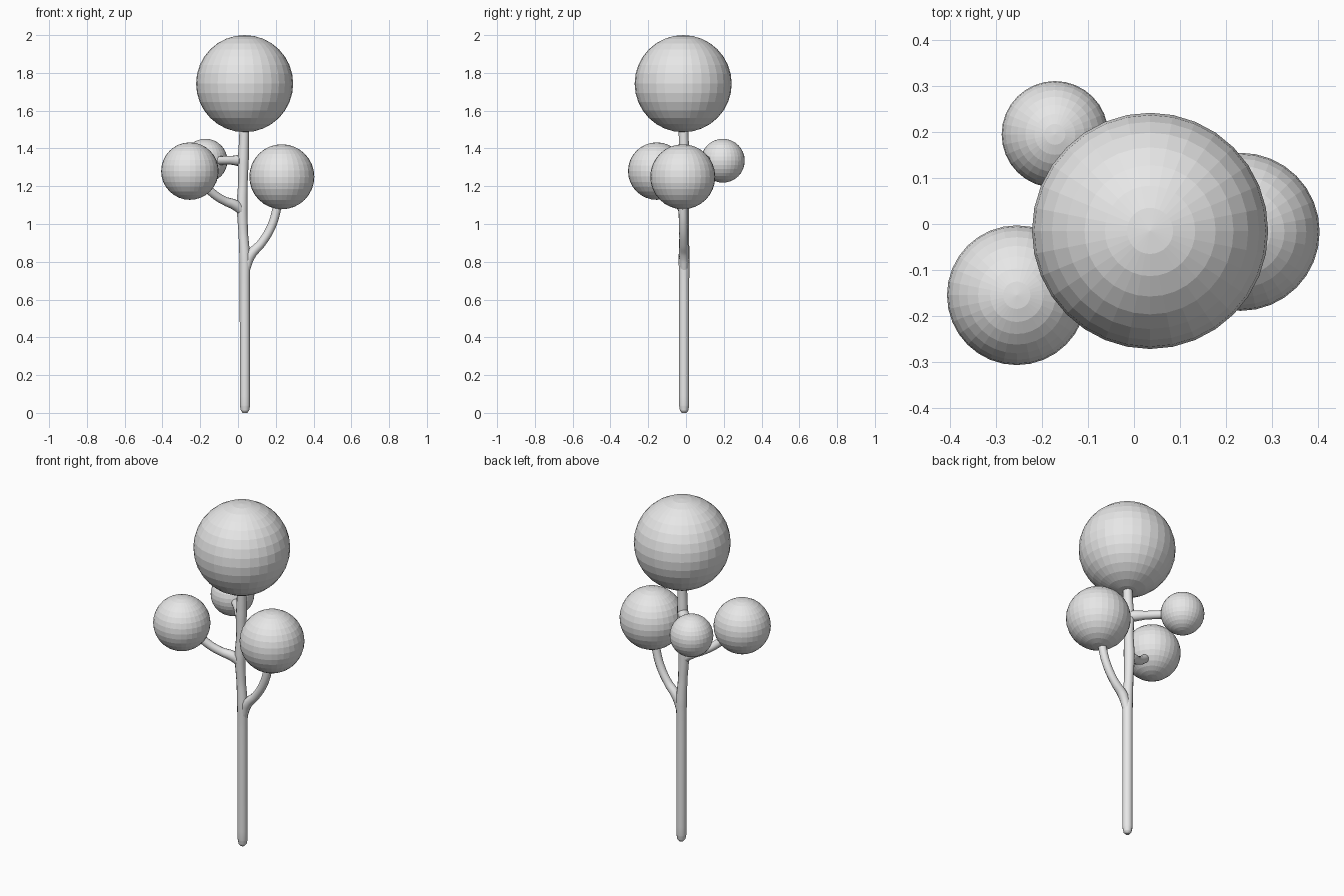
import bpy

cube = bpy.data.objects.get("Cube")
if cube:
    bpy.data.objects.remove(cube, do_unlink=True)

# One plain grey for the whole tree
grey = bpy.data.materials.new("light_grey")
grey.use_nodes = True
grey.diffuse_color = (0.8, 0.8, 0.8, 1)
grey.node_tree.nodes["Principled BSDF"].inputs["Base Color"].default_value = (0.8, 0.8, 0.8, 1)


def foliage(name, center, radius):
    """Faceted ball of leaves."""
    bpy.ops.mesh.primitive_uv_sphere_add(segments=32, ring_count=16, radius=radius, location=center)
    ball = bpy.context.object
    ball.name = name
    ball.data.materials.append(grey)


def limb(name, points):
    """Smooth tapered tube through (x, y, z, radius) points."""
    curve = bpy.data.curves.new(name, "CURVE")
    curve.dimensions = "3D"
    curve.bevel_depth = 1.0
    curve.bevel_resolution = 4
    curve.resolution_u = 6
    curve.use_fill_caps = True
    spline = curve.splines.new("BEZIER")
    spline.bezier_points.add(len(points) - 1)
    for knot, (x, y, z, radius) in zip(spline.bezier_points, points):
        knot.co = (x, y, z)
        knot.radius = radius
        knot.handle_left_type = knot.handle_right_type = "AUTO"
    tube = bpy.data.objects.new(name, curve)
    bpy.context.collection.objects.link(tube)
    bpy.ops.object.select_all(action="DESELECT")
    tube.select_set(True)
    bpy.context.view_layer.objects.active = tube
    bpy.ops.object.convert(target="MESH")
    tube = bpy.context.object
    tube.name = name
    tube.data.materials.append(grey)
    bpy.ops.object.shade_smooth_by_angle(angle=1.0)


# Trunk with a rounded foot and slight swellings at the forks
limb("trunk", [
    (0.037, -0.01, 0.0, 0.012), (0.037, -0.01, 0.012, 0.022), (0.037, -0.01, 0.04, 0.027),
    (0.036, -0.01, 0.7, 0.027), (0.036, -0.01, 0.82, 0.029), (0.028, -0.01, 0.95, 0.025),
    (0.022, -0.012, 1.1, 0.029), (0.026, -0.011, 1.22, 0.025), (0.028, -0.009, 1.34, 0.029),
    (0.032, -0.012, 1.45, 0.026), (0.035, -0.015, 1.6, 0.026),
])

# Branches flare where they leave the trunk
limb("left_branch", [
    (0.042, -0.01, 0.76, 0.022), (0.067, -0.01, 0.835, 0.027), (0.125, -0.012, 0.9, 0.023),
    (0.178, -0.014, 0.99, 0.023), (0.207, -0.016, 1.09, 0.023), (0.225, -0.017, 1.2, 0.023),
])
limb("right_front_branch", [
    (0.022, -0.012, 1.07, 0.026), (-0.015, -0.028, 1.1, 0.028), (-0.07, -0.055, 1.122, 0.023),
    (-0.13, -0.085, 1.16, 0.023), (-0.2, -0.12, 1.23, 0.023),
])
limb("right_back_branch", [
    (0.026, -0.01, 1.335, 0.03), (0.0, 0.018, 1.336, 0.029), (-0.035, 0.053, 1.337, 0.023),
    (-0.15, 0.172, 1.335, 0.023),
])

# Balls of foliage
foliage("top_foliage", (0.035, -0.015, 1.743), 0.257)
foliage("left_foliage", (0.232, -0.017, 1.25), 0.172)
foliage("right_front_foliage", (-0.255, -0.155, 1.28), 0.152)
foliage("right_back_foliage", (-0.172, 0.195, 1.335), 0.116)
